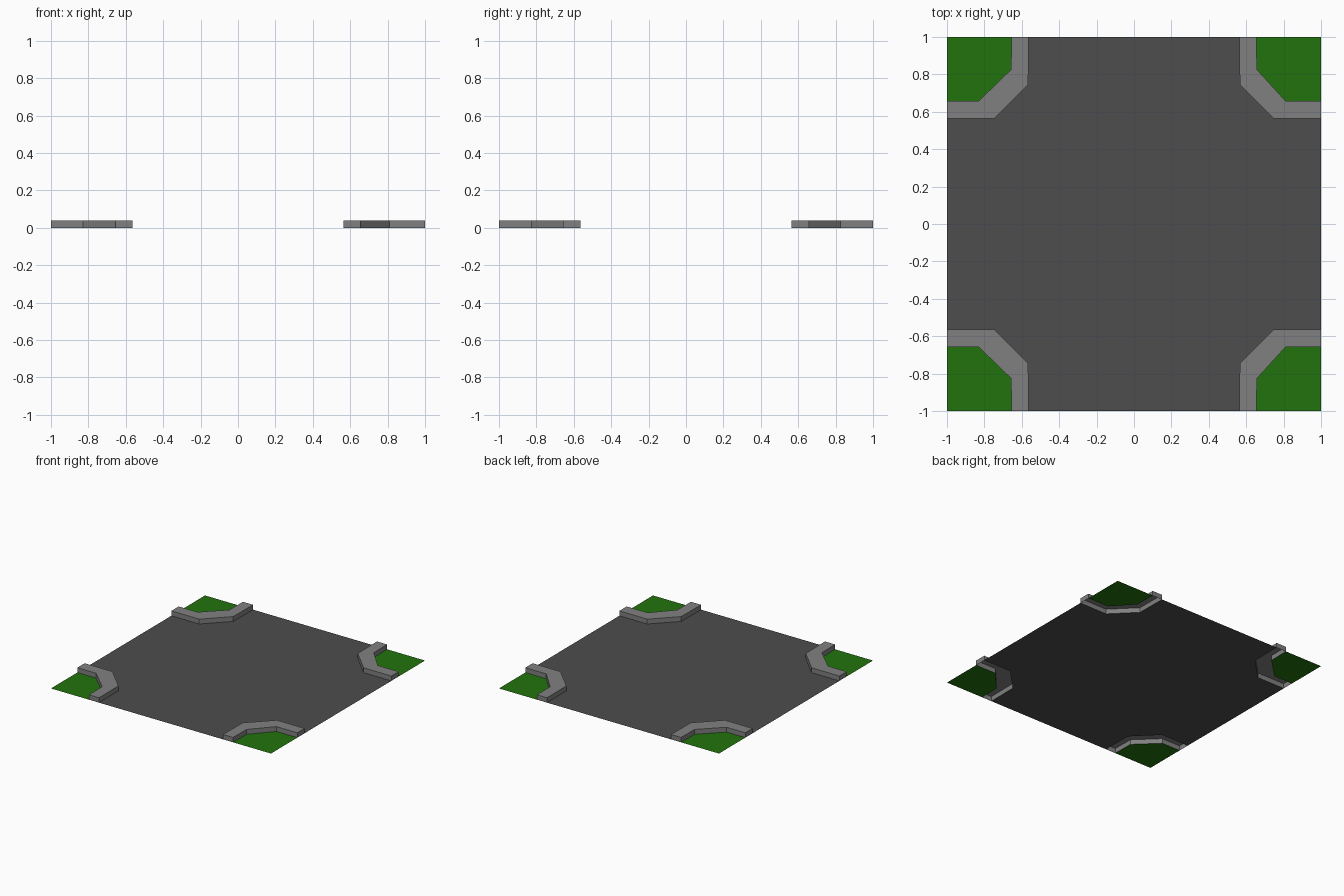
import bpy
import bmesh

default = bpy.data.objects.get("Cube")
if default:
    bpy.data.objects.remove(default, do_unlink=True)

KERB_HEIGHT = 0.04


def make_material(name, color):
    mat = bpy.data.materials.new(name)
    mat.use_nodes = True
    mat.diffuse_color = color
    bsdf = mat.node_tree.nodes["Principled BSDF"]
    bsdf.inputs["Base Color"].default_value = color
    bsdf.inputs["Roughness"].default_value = 0.9
    return mat


asphalt = make_material("asphalt grey", (0.074, 0.074, 0.074, 1))
concrete = make_material("concrete grey", (0.216, 0.216, 0.216, 1))
grass = make_material("grass green", (0.016, 0.171, 0.0044, 1))


def make_part(name, polygons, material, height=0):
    """Flat upward-facing sheet; with a height, a raised shell open underneath."""
    bm = bmesh.new()
    for points in polygons:
        bm.faces.new([bm.verts.new((x, y, 0)) for x, y in points])
    bmesh.ops.remove_doubles(bm, verts=bm.verts, dist=0.0001)
    for face in bm.faces:
        face.normal_update()
        if face.normal.z < 0:
            face.normal_flip()
    if height:
        raised = bmesh.ops.extrude_face_region(bm, geom=bm.faces[:])["geom"]
        verts = [v for v in raised if isinstance(v, bmesh.types.BMVert)]
        bmesh.ops.translate(bm, verts=verts, vec=(0, 0, height))
        low = [f for f in bm.faces if all(v.co.z < height / 2 for v in f.verts)]
        bmesh.ops.delete(bm, geom=low, context="FACES")
    mesh = bpy.data.meshes.new(name)
    bm.to_mesh(mesh)
    bm.free()
    mesh.materials.append(material)
    obj = bpy.data.objects.new(name, mesh)
    bpy.context.collection.objects.link(obj)


# Corners in order around the square, so the road outline can follow them
road_outline = []
for name, sx, sy in (("back_left", 1, 1), ("back_right", -1, 1),
                     ("front_right", -1, -1), ("front_left", 1, -1)):
    bend = 0.81 if sx > 0 else 0.83
    outer = [(0.563, 1), (0.566, 0.745), (0.747, 0.563), (1, 0.563)]
    inner = [(0.655, 1), (0.657, 0.826), (bend, 0.658), (1, 0.658)]
    outer = [(x * sx, y * sy) for x, y in outer]
    inner = [(x * sx, y * sy) for x, y in inner]

    # Raised kerb, one quad per straight run
    strips = [(outer[i], outer[i + 1], inner[i + 1], inner[i]) for i in range(3)]
    make_part(name + "_kerb", strips, concrete, KERB_HEIGHT)

    # Grass patch between the kerb and the corner
    make_part(name + "_grass", [inner + [(sx, sy)]], grass)

    road_outline += outer[::-1] if sx * sy > 0 else outer

# Crossroads surface
make_part("road", [road_outline], asphalt)
